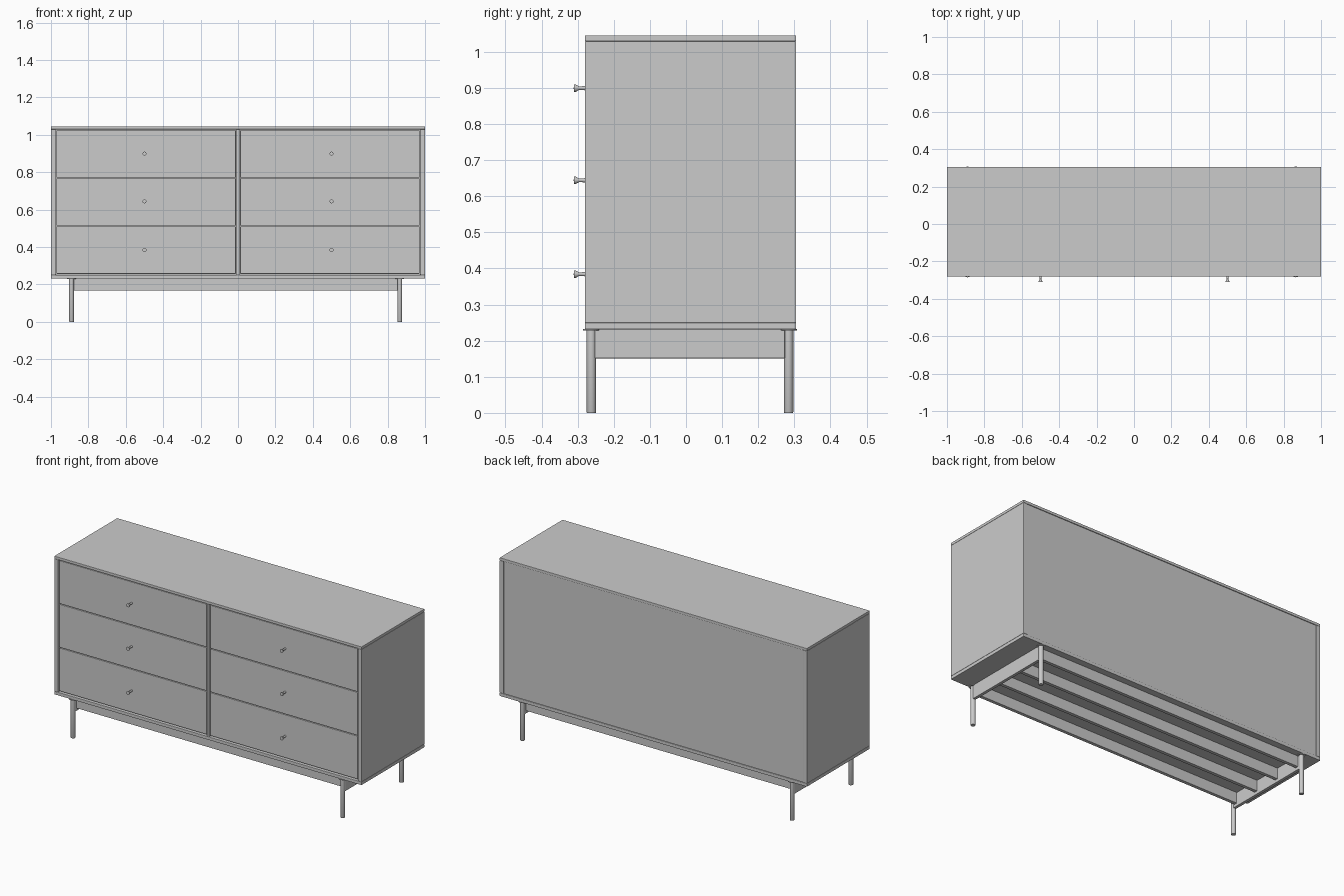
import bpy, bmesh, math
from mathutils import Matrix

if "Cube" in bpy.data.objects:
    bpy.data.objects.remove(bpy.data.objects["Cube"])


def finish(name, bm, smooth=False, bevel=0.0):
    bmesh.ops.recalc_face_normals(bm, faces=bm.faces)
    mesh = bpy.data.meshes.new(name)
    bm.to_mesh(mesh)
    bm.free()
    ob = bpy.data.objects.new(name, mesh)
    bpy.context.collection.objects.link(ob)
    if bevel:
        mod = ob.modifiers.new("soft_edge", 'BEVEL')
        mod.width = bevel
        mod.segments = 2
    if smooth:
        bpy.ops.object.select_all(action='DESELECT')
        ob.select_set(True)
        bpy.context.view_layer.objects.active = ob
        bpy.ops.object.shade_smooth_by_angle(angle=math.radians(35))
    return ob


def box(name, x, y, z, bevel=0.002):
    bm = bmesh.new()
    bmesh.ops.create_cube(bm, size=1)
    for v in bm.verts:
        v.co = [lo + (c + 0.5) * (hi - lo) for c, (lo, hi) in zip(v.co, (x, y, z))]
    return finish(name, bm, bevel=bevel)


def lathe(name, profile, matrix, steps=24):
    # profile: (radius, height) pairs turned round the local z axis
    bm = bmesh.new()
    pts = [bm.verts.new((r, 0, h)) for r, h in profile]
    edges = [bm.edges.new(p) for p in zip(pts, pts[1:])]
    bmesh.ops.spin(bm, geom=pts + edges, cent=(0, 0, 0), axis=(0, 0, 1),
                   angle=math.tau, steps=steps, use_duplicate=False)
    bmesh.ops.remove_doubles(bm, verts=bm.verts, dist=1e-5)
    bmesh.ops.transform(bm, matrix=matrix, verts=bm.verts)
    return finish(name, bm, smooth=True)


FRONT, BACK = -0.28, 0.305
Z0, Z1, TOP = 0.25, 1.029, 1.045

# Cabinet carcass
box("top_board", (-1, 1), (FRONT, BACK), (Z1, TOP))
box("bottom_board", (-1, 1), (FRONT, BACK), (0.231, Z0))
for side, sx in (("left", -1), ("right", 1)):
    box(side + "_side_panel", sorted((sx, sx * 0.975)), (FRONT, BACK), (Z0, Z1))
box("back_panel", (-0.975, 0.975), (0.285, 0.302), (Z0, Z1))
box("centre_divider", (-0.008, 0.008), (FRONT, 0.285), (Z0, Z1))

# Drawers with turned knobs
knob = [(0, 0), (0.006, 0), (0.005, 0.022), (0.0105, 0.032), (0.0105, 0.036), (0, 0.037)]
rows = [(0.257, 0.510, 0.384), (0.514, 0.767, 0.644), (0.771, 1.024, 0.899)]
for side, sx in (("left", -1), ("right", 1)):
    for i, (lo, hi, kz) in enumerate(rows, 1):
        box(f"{side}_drawer_front_{i}", sorted((sx * 0.012, sx * 0.971)),
            (FRONT + 0.005, FRONT + 0.025), (lo, hi))
        lathe(f"{side}_drawer_knob_{i}", knob,
              Matrix.Translation((sx * 0.5, FRONT + 0.006, kz))
              @ Matrix.Rotation(math.pi / 2, 4, 'X'))

# Round legs with a thin mounting plate, joined by end aprons
leg = [(0, 0), (0.012, 0), (0.013, 0.002), (0.013, 0.228),
       (0.023, 0.228), (0.023, 0.232), (0, 0.232)]
for side, x in (("left", -0.89), ("right", 0.865)):
    for end, y in (("front", -0.262), ("back", 0.284)):
        lathe(f"{end}_{side}_leg", leg, Matrix.Translation((x, y, 0)))
    box(side + "_end_apron", (x - 0.009, x + 0.009), (-0.252, 0.274), (0.151, 0.232))

# Long support rails under the bottom board
for i in range(4):
    y = -0.235 + i * 0.164
    box(f"support_rail_{i + 1}", (-0.885, 0.86), (y - 0.01, y + 0.01), (0.168, 0.232))
